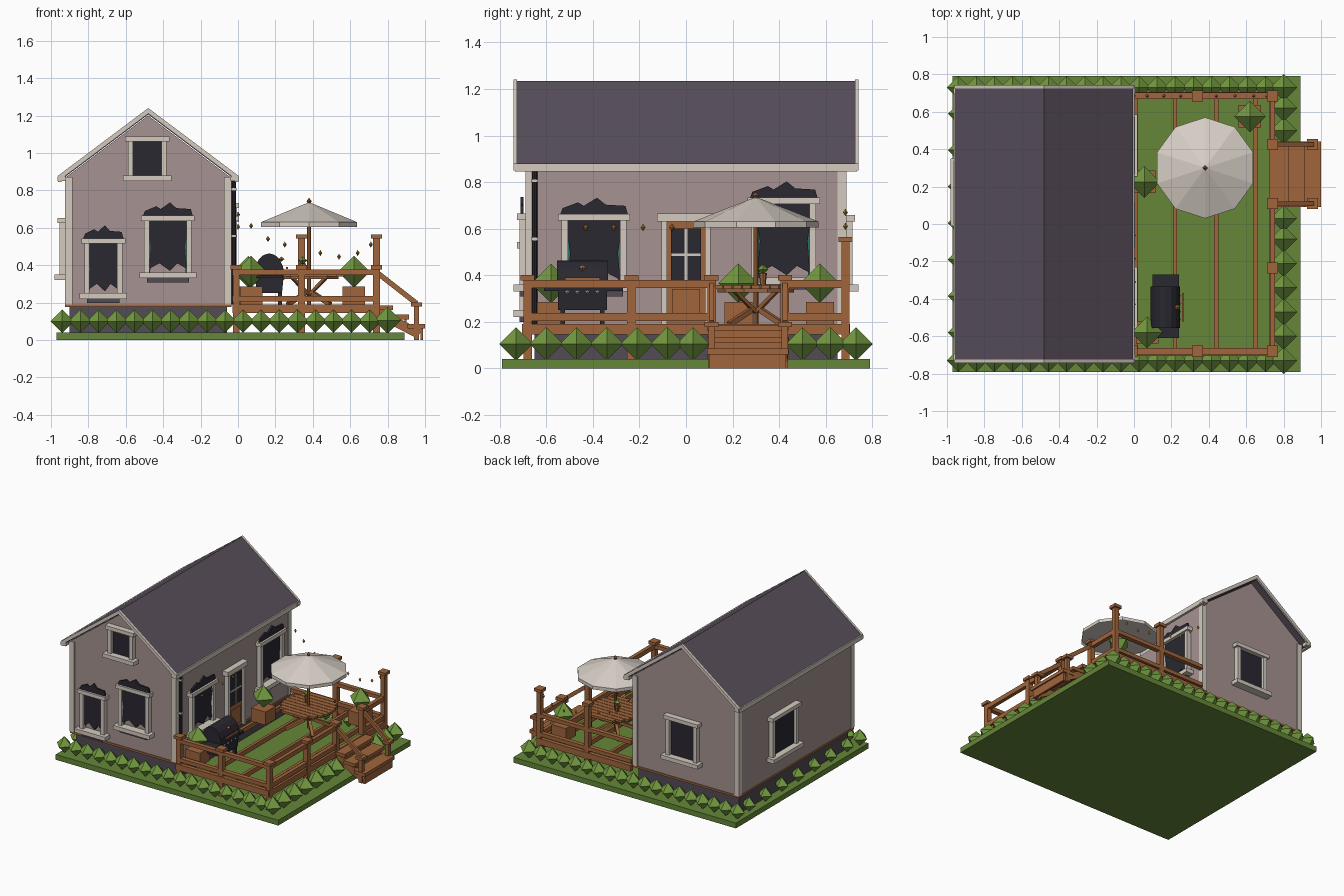
import bpy, bmesh, math
from mathutils import Matrix, Vector

if "Cube" in bpy.data.objects:
    bpy.data.objects.remove(bpy.data.objects["Cube"])

def mat(name, r, g, b):
    m = bpy.data.materials.new(name)
    m.diffuse_color = (r, g, b, 1)
    m.use_nodes = True
    m.node_tree.nodes["Principled BSDF"].inputs["Base Color"].default_value = m.diffuse_color
    return m

WALL = mat("wall_paint", .38, .29, .285)
ROOF = mat("roof_slate", .10, .078, .105)
TRIM = mat("cream_trim", .66, .60, .53)
WOOD = mat("wood", .35, .13, .045)
GRASS = mat("grass", .13, .24, .04)
LEAF = mat("leaf", .17, .32, .05)
DARK = mat("dark", .023, .021, .03)
TEAL = mat("teal", .03, .16, .15)
STONE = mat("foundation", .085, .07, .09)
GOLD = mat("gold", .45, .22, .05)
CLOTH = mat("canvas", .68, .62, .56)

def finish(name, bm, m, M=None):
    bmesh.ops.recalc_face_normals(bm, faces=bm.faces)
    if M is not None:
        bm.transform(M)
    me = bpy.data.meshes.new(name)
    bm.to_mesh(me)
    bm.free()
    me.materials.append(m)
    ob = bpy.data.objects.new(name, me)
    bpy.context.collection.objects.link(ob)
    return ob

def box(name, x0, x1, y0, y1, z0, z1, m, M=None):
    bm = bmesh.new()
    bmesh.ops.create_cube(bm, size=1)
    for v in bm.verts:
        v.co = ((x0 + x1) / 2 + v.co.x * (x1 - x0), (y0 + y1) / 2 + v.co.y * (y1 - y0),
                (z0 + z1) / 2 + v.co.z * (z1 - z0))
    return finish(name, bm, m, M)

def prism(name, pts, y0, y1, m, M=None):
    """Extrude an (x, z) outline from y0 to y1."""
    bm = bmesh.new()
    f = bm.faces.new([bm.verts.new((x, y0, z)) for x, z in pts])
    r = bmesh.ops.extrude_face_region(bm, geom=[f])
    for v in r["geom"]:
        if isinstance(v, bmesh.types.BMVert):
            v.co.y = y1
    return finish(name, bm, m, M)

def cone(name, x, y, z0, z1, r0, r1, n, m):
    bm = bmesh.new()
    bmesh.ops.create_cone(bm, cap_ends=True, segments=n, radius1=r0, radius2=r1, depth=z1 - z0)
    return finish(name, bm, m, Matrix.Translation((x, y, (z0 + z1) / 2)))

def beam(name, p, q, w, h, m):
    p, q = Vector(p), Vector(q)
    M = Matrix.Translation(p) @ (q - p).to_track_quat('Z', 'Y').to_matrix().to_4x4()
    return box(name, -w / 2, w / 2, -h / 2, h / 2, 0, (q - p).length, m, M)

def gem(name, x, y, z, r, h, m):
    """Four-sided bipyramid used for shrubs and bulbs."""
    bm = bmesh.new()
    ring = [bm.verts.new((x + a * r, y + b * r, z)) for a, b in ((1, 0), (0, 1), (-1, 0), (0, -1))]
    for s in (1, -1):
        tip = bm.verts.new((x, y, z + s * h))
        for i in range(4):
            bm.faces.new((ring[i], ring[(i + 1) % 4], tip))
    return finish(name, bm, m)

# lawn and house body
box("lawn", -.97, .89, -.79, .79, 0, .04, GRASS)
box("foundation", -.9, -.06, -.65, .65, .04, .18, STONE)
box("base_board", -.925, -.035, -.685, .685, .175, .19, WOOD)
prism("house_walls", [(-.92, .19), (-.04, .19), (-.04, .87), (-.48, 1.2), (-.92, .87)], -.68, .68, WALL)
for x in (-.905, -.055):
    for y in (-.67, .67):
        box("corner_board", x - .02, x + .02, y - .02, y + .02, .19, .87, TRIM)

# roof with rake boards and fascias
def chevron(name, hw, top, t, y0, y1, m):
    e = top - hw * .75
    prism(name, [(-.48 - hw, e), (-.48, top), (-.48 + hw, e), (-.48 + hw, e - t), (-.48, top - t),
                 (-.48 - hw, e - t)], y0, y1, m)
chevron("roof", .475, 1.235, .03, -.73, .73, ROOF)
for s in (-1, 1):
    chevron("rake_board", .48, 1.24, .03, s * .725, s * .742, TRIM)
    box("fascia", -.48 + s * .465, -.48 + s * .483, -.735, .735, .845, .88, TRIM)
    for y in (-.72, .72):
        box("eave_return", -.48 + s * .44, -.48 + s * .485, y - .02, y + .02, .85, .875, TRIM)

# windows: built facing -y, then turned onto each wall
def face(x, y, deg):
    return Matrix.Translation((x, y, 0)) @ Matrix.Rotation(math.radians(deg), 4, 'Z')

def window(M, u, w, z0, z1, torn):
    h = w / 2
    box("window_header", u - h - .03, u + h + .03, -.045, .01, z1, z1 + .028, TRIM, M)
    box("window_sill", u - h - .04, u + h + .04, -.06, .01, z0 - .03, z0, TRIM, M)
    for s in (-1, 1):
        box("window_jamb", u + s * h - .014, u + s * h + .014, -.035, .01, z0, z1, TRIM, M)
    if not torn:
        box("window_pane", u - h, u + h, -.012, .01, z0, z1, DARK, M)
        return
    d = z1 - z0
    prism("window_pane", [(u - h, z1), (u + h, z1), (u + h * .82, z0 + d * .5), (u + h * .9, z0 + .02),
          (u + h * .45, z0 + .05), (u + h * .1, z0 + .01), (u - h * .4, z0 + .05),
          (u - h * .9, z0 + .02), (u - h * .82, z0 + d * .5)], -.02, 0, DARK, M)
    for s in (-1, 1):
        prism("window_liner", [(u + s * h * .95, z0), (u + s * h * .95, z1), (u + s * h * .8, z1),
              (u + s * h * .72, z0 + d * .5), (u + s * h * .85, z0)], -.012, 0, TEAL, M)
    z = z1 + .028
    prism("jagged_valance", [(u - h - .02, z), (u - h - .01, z + .025), (u - h * .55, z + .05),
          (u - h * .35, z + .035), (u + h * .1, z + .07), (u + h * .4, z + .04),
          (u + h + .01, z + .035), (u + h + .02, z)], -.03, -.018, DARK, M)
    box("sill_apron", u - h, u + h, -.035, 0, z0 - .052, z0 - .03, STONE, M)

FRONT, RIGHT = face(0, -.68, 0), face(-.04, 0, 90)
BACK, LEFT = face(0, .68, 180), face(-.92, 0, -90)
window(FRONT, -.72, .175, .25, .515, True)
window(FRONT, -.375, .225, .36, .637, True)
window(FRONT, -.485, .18, .88, 1.06, False)
window(RIGHT, -.395, .25, .36, .635, True)
window(RIGHT, .42, .25, .39, .705, True)
window(BACK, .46, .23, .36, .63, False)
window(LEFT, -.17, .28, .35, .625, False)

# door
box("door_leaf", -.085, .085, -.015, .01, .19, .63, WOOD, RIGHT)
box("door_glass", -.065, .065, -.022, 0, .375, .6, DARK, RIGHT)
box("door_panel", -.06, .06, -.022, 0, .22, .34, WOOD, RIGHT)
box("door_mullion", -.006, .006, -.028, 0, .375, .6, TRIM, RIGHT)
box("door_crossbar", -.065, .065, -.028, 0, .482, .494, TRIM, RIGHT)
box("door_header", -.125, .115, -.045, .01, .63, .665, TRIM, RIGHT)
for s in (-1, 1):
    box("door_jamb", s * .093 - .012, s * .093 + .012, -.035, .01, .19, .63, TRIM, RIGHT)

# downpipe
cone("downpipe", -.022, -.65, .19, .86, .012, .012, 8, DARK)
for z in (.55, .8):
    box("pipe_bracket", -.04, -.008, -.665, -.635, z, z + .012, TRIM)

# open deck frame
for x in (.01, .22, .44, .65):
    box("joist", x - .011, x + .011, -.68, .7, .15, .185, WOOD)
for y in (-.69, .69):
    box("deck_rim_side", -.03, .75, y - .015, y + .015, .145, .19, WOOD)
box("deck_rim_end", .725, .755, -.7, .7, .145, .19, WOOD)

# railing posts and rails
def post(x, y, z0, z1, r=.018):
    box("post", x - r, x + r, y - r, y + r, z0, z1 - .02, WOOD)
    box("post_cap", x - .03, x + .03, y - .03, y + .03, z1 - .022, z1, WOOD)
for x, y, h in ((-.01, -.68, .4), (.34, -.68, .4), (.74, -.68, .4), (.74, -.235, .4), (.74, .11, .4),
                (.74, .425, .4), (.74, .685, .565), (.34, .685, .565)):
    post(x, y, .04, h)
for z in (.22, .362):
    for y in (-.68, .685):
        beam("side_rail", (-.03, y, z), (.74, y, z), .034, .028, WOOD)
    beam("end_rail", (.74, -.68, z), (.74, .11, z), .028, .034, WOOD)
    beam("end_rail_short", (.74, .425, z), (.74, .685, z), .028, .034, WOOD)

# stairs
for i, x in enumerate((.735, .82, .905)):
    z = .185 - i * .05
    box("tread", x, x + .095, .09, .44, z - .025, z, WOOD)
    box("riser", x + .07, x + .082, .11, .42, z - .05, z - .02, WOOD)
box("bottom_riser", .975, .99, .1, .43, 0, .06, WOOD)
for y in (.11, .425):
    post(.955, y, 0, .2, .014)
    beam("stair_rail", (.75, y, .355), (.955, y, .195), .02, .028, WOOD)
    beam("stair_stringer", (.74, y, .15), (.97, y, .03), .02, .05, WOOD)

# hedges
for i in range(19):
    x = -.94 + i * .0967
    for y in (-.73, .73):
        gem("hedge_shrub", x, y, .1, .062, .062, LEAF)
for i in range(7):
    gem("hedge_shrub_left", -.94, -.58 + i * .195, .1, .055, .055, LEAF)
for y in (-.73, -.6, -.47, -.34, -.21, -.08, .03, .5, .62, .73):
    gem("hedge_shrub_right", .8, y, .105, .072, .072, LEAF)

# planters
for x, y in ((.055, .225), (.62, .575), (.07, -.58)):
    box("planter", x - .06, x + .06, y - .06, y + .06, .185, .285, WOOD)
    gem("planter_shrub", x, y, .365, .085, .085, LEAF)

# table and umbrella
X, Y = .38, .3
for i in range(9):
    v = -.16 + i * .04
    w = math.sqrt(.19 ** 2 - v ** 2)
    box("table_slat", X - w, X + w, Y + v - .018, Y + v + .018, .34, .357, WOOD)
cone("table_apron", X, Y, .325, .342, .165, .165, 10, WOOD)
for i in range(4):
    a = math.radians(45 + i * 90)
    c, s = math.cos(a), math.sin(a)
    beam("table_leg", (X + .03 * c, Y + .03 * s, .25), (X + .16 * c, Y + .16 * s, .19), .022, .022, WOOD)
    beam("table_brace", (X, Y, .24), (X + .13 * c, Y + .13 * s, .335), .016, .016, WOOD)
cone("umbrella_pole", X, Y, .185, .735, .011, .011, 8, WOOD)
cone("umbrella_top", X, Y, .63, .732, .27, .012, 10, CLOTH)
rim = cone("umbrella_rim", X, Y, .605, .63, .27, .27, 10, CLOTH)
bm = bmesh.new()
bm.from_mesh(rim.data)
bmesh.ops.delete(bm, geom=[f for f in bm.faces if len(f.verts) > 4], context='FACES_ONLY')
bm.to_mesh(rim.data)
bm.free()
gem("umbrella_finial", X, Y, .742, .014, .018, WOOD)
gem("table_plant", .345, .33, .425, .025, .022, LEAF)
cone("table_pot", .345, .33, .357, .41, .012, .018, 8, WOOD)

# barbecue
def arc(r, h, z, s):
    return [(.167 + r * math.cos(math.pi * k / 8), z + s * h * math.sin(math.pi * k / 8)) for k in range(9)]
prism("grill_lid", arc(.08, .115, .348, 1), -.555, -.335, DARK)
prism("grill_bowl", [(.09, .348), (.245, .348), (.235, .25), (.1, .25)], -.55, -.34, DARK)
box("grill_shelf", .1, .24, -.61, -.27, .332, .345, DARK)
for x in (.11, .225):
    for y in (-.53, -.36):
        box("grill_leg", x - .01, x + .01, y - .01, y + .01, .185, .26, DARK)
beam("grill_handle", (.262, -.52, .385), (.262, -.37, .385), .012, .012, WOOD)
gem("grill_gauge", .232, -.445, .432, .016, .014, GOLD)
for i in range(4):
    gem("grill_knob", .243, -.51 + i * .043, .328, .01, .01, TRIM)

# string light bulbs
for x, z in ((.0, .67), (.07, .61), (.16, .54), (.25, .51), (.44, .465), (.54, .445), (.64, .465), (.71, .51)):
    gem("light_bulb", x, .685, z, .011, .016, GOLD)
for y in (-.43, -.31, -.185, -.06):
    gem("wall_bulb", 0, y, .605, .011, .016, GOLD)
